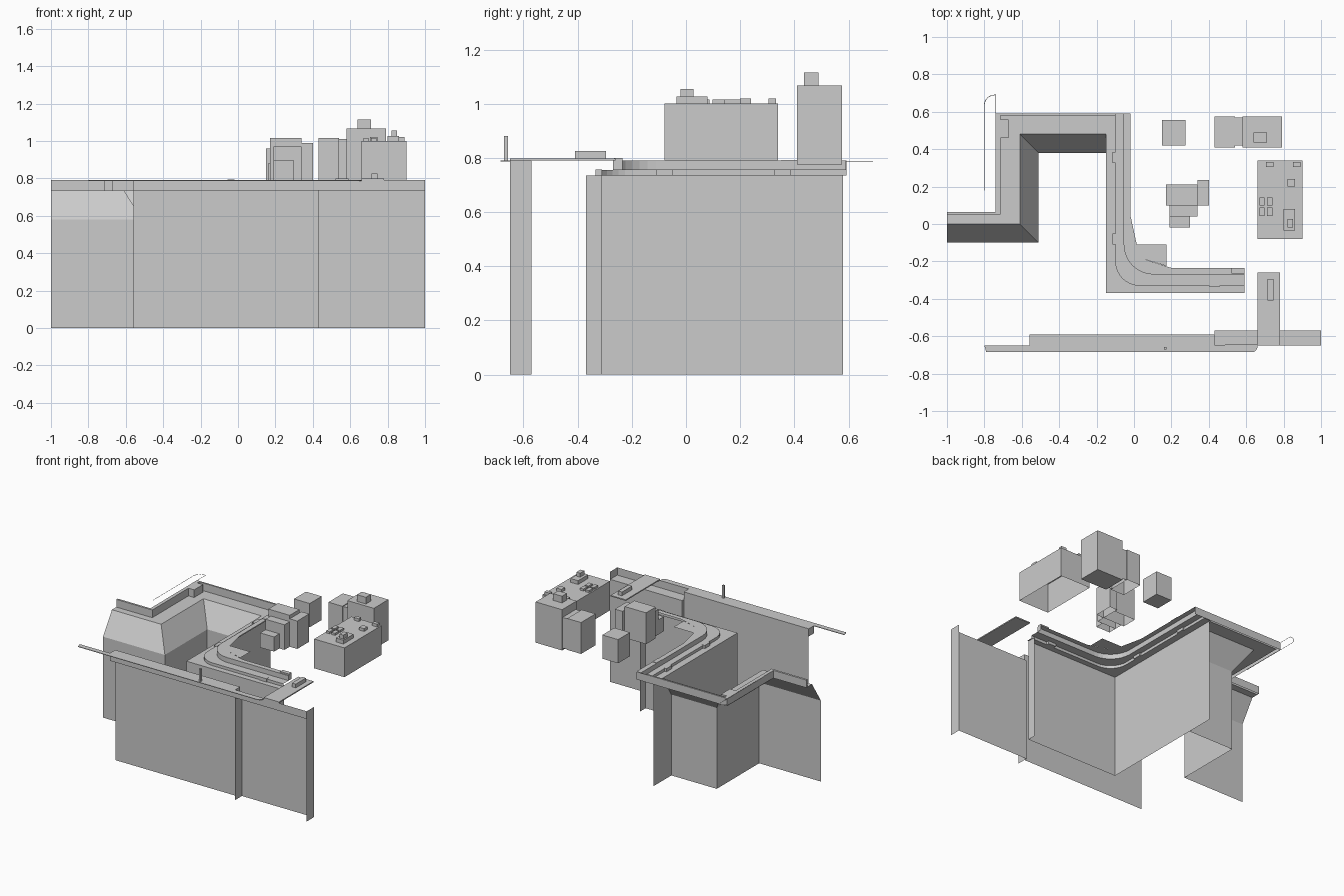
import bpy, bmesh
from math import cos, sin, pi

if "Cube" in bpy.data.objects:
    bpy.data.objects.remove(bpy.data.objects["Cube"])

GREY = (0.6, 0.6, 0.6, 1)
mat = bpy.data.materials.new("plain_grey")
mat.use_nodes = True
mat.diffuse_color = GREY
mat.node_tree.nodes["Principled BSDF"].inputs["Base Color"].default_value = GREY


def finish(name, bm):
    mesh = bpy.data.meshes.new(name)
    bm.to_mesh(mesh)
    bm.free()
    mesh.materials.append(mat)
    obj = bpy.data.objects.new(name, mesh)
    bpy.context.collection.objects.link(obj)
    return obj


def prism(name, outline, z0, z1, bottom=True):
    """Extrude a plan outline upwards, optionally leaving it open below."""
    bm = bmesh.new()
    low = [bm.verts.new((x, y, z0)) for x, y in outline]
    high = [bm.verts.new((x, y, z1)) for x, y in outline]
    bm.faces.new(high)
    if bottom:
        bm.faces.new(low[::-1])
    n = len(outline)
    for i in range(n):
        j = (i + 1) % n
        bm.faces.new((low[i], low[j], high[j], high[i]))
    bmesh.ops.recalc_face_normals(bm, faces=bm.faces)
    return finish(name, bm)


def box(name, x0, x1, y0, y1, z0, z1, bottom=True):
    return prism(name, [(x0, y0), (x1, y0), (x1, y1), (x0, y1)], z0, z1, bottom)


def sheet(name, path_a, z_a, path_b, z_b):
    """Single-sided strip between two matching paths."""
    bm = bmesh.new()
    a = [bm.verts.new((x, y, z_a)) for x, y in path_a]
    b = [bm.verts.new((x, y, z_b)) for x, y in path_b]
    for i in range(len(a) - 1):
        bm.faces.new((a[i], a[i + 1], b[i + 1], b[i]))
    return finish(name, bm)


def plate(name, outline, z):
    """Single flat face, counter-clockwise outline facing up."""
    bm = bmesh.new()
    bm.faces.new([bm.verts.new((x, y, z)) for x, y in outline])
    return finish(name, bm)


def arc(cx, cy, r, start, end, steps=8):
    return [(cx + r * cos(start + (end - start) * i / steps),
             cy + r * sin(start + (end - start) * i / steps)) for i in range(steps + 1)]


ROOF, STEP, TOP = 0.735, 0.755, 0.79

# Street facade: recessed long wall, then a bay with projecting ends
long_wall = [(-.56, -.59), (.43, -.59)]
bay = [(.43, -.65), (.43, -.57), (1, -.57), (1, -.65)]
sheet("street_wall", long_wall, 0, long_wall, ROOF)
sheet("bay_wall", bay, 0, bay, ROOF)
box("street_cornice", -.56, .43, -.65, -.59, ROOF, TOP)
plate("bay_roof", [bay[0], bay[3], bay[2], bay[1]], ROOF)
bay_rim = [bay[0], bay[3], bay[2]]
sheet("bay_parapet", bay_rim, ROOF, bay_rim, TOP)

# Thin walkway along the street edge, turning at its right end
walk = [(-.79, -.685)] + arc(.63, -.655, .03, -pi / 2, 0) + [(.66, -.645), (-.8, -.65)]
prism("street_walkway", walk, TOP - .004, TOP)
box("walkway_post", .16, .175, -.672, -.658, TOP, .88)
box("cross_walkway", .66, .78, -.65, -.26, TOP, .798)
box("walkway_box", .715, .745, -.41, -.295, .798, .825)

# Courtyard walls and the sloping roof above them
yard = [(-1, -.1), (-.51, -.1), (-.51, .38), (-.15, .38)]
eaves = [(-1, 0), (-.61, 0), (-.61, .48), (-.15, .48)]
sheet("courtyard_wall", yard, 0, yard, .58)
sheet("sloping_roof", yard, .58, eaves, ROOF)

# Walls of the middle block
block = [(-.15, .58), (-.15, -.37), (.58, -.37), (.58, -.31)]
sheet("block_wall", block, 0, block, ROOF)

# Flat roof strip and its outer parapet on the left
gutter = [(-1, .05), (-.715, .05), (-.715, .58), (-.1, .58)]
rim = [(-1, .065), (-.74, .065), (-.74, .592), (-.1, .592)]
sheet("left_roof_strip", eaves, ROOF, gutter, ROOF)
prism("left_parapet", rim + gutter[::-1], ROOF, TOP, False)
box("parapet_block", -.715, -.67, .46, .56, ROOF, TOP)

# Middle block roof: ledge, low step and upper walk, each with a rounded corner
wall_line = [(-.15, .59)] + [(-.15, -.37)] * 1 + [(.59, -.37)]
step_line = [(-.1, .59)] + arc(.03, -.2, .13, pi, 1.5 * pi) + [(.59, -.33)]
walk_line = [(-.055, .59)] + arc(.105, -.11, .16, pi, 1.5 * pi) + [(.59, -.27)]
edge_line = [(-.02, .59), (-.02, .05), (.03, -.18), (.2, -.235), (.59, -.235)]
plate("block_ledge", wall_line + step_line[::-1], ROOF)
sheet("step_riser", step_line, ROOF, step_line, STEP)
plate("block_step", step_line + walk_line[::-1], STEP)
walk_riser = walk_line + edge_line[-1:]
sheet("walk_riser", walk_riser, STEP, walk_riser, TOP)
plate("upper_walk", walk_line + edge_line[::-1], TOP)
rear = [(-.1, .592), (-.02, .592)]
sheet("rear_end", rear, ROOF, rear, TOP)
plate("corner_plate", [(.01, -.11), (.03, -.18), (.175, -.225), (.175, -.11)], TOP)
box("roof_unit", .52, .59, -.265, -.235, TOP, .80)
for y in (-.08, .355):
    box("curb_vent", -.115, -.09, y - .03, y + .03, ROOF, STEP + .003)
box("curb_vent_front", .4, .46, -.335, -.31, ROOF, STEP + .003)
box("parapet_cap", -.055, -.02, .35, .41, TOP, TOP + .003)

# Thin rail loop at the far left
curve = bpy.data.curves.new("left_rail", "CURVE")
curve.dimensions = "3D"
curve.bevel_depth = .0015
curve.bevel_resolution = 0
spline = curve.splines.new("POLY")
points = [(-.8, .18)] + arc(-.745, .635, .055, pi, pi / 2) + [(-.74, .69), (-.74, .18)]
spline.points.add(len(points) - 1)
for p, (x, y) in zip(spline.points, points):
    p.co = (x, y, TOP - .002, 1)
curve.materials.append(mat)
bpy.context.collection.objects.link(bpy.data.objects.new("left_rail", curve))

# Distant towers
box("wide_tower", .66, .9, -.08, .34, TOP, 1.0, False)
box("tall_tower", .58, .79, .41, .575, .775, 1.067)
box("tall_tower_hut", .64, .71, .435, .49, 1.067, 1.115)
box("side_tower", .43, .54, .41, .575, TOP, 1.015, False)
box("side_tower_link", .54, .58, .42, .57, TOP, 1.01, False)
box("small_tower", .15, .275, .42, .555, TOP, .96)
box("stepped_tower", .17, .34, .1, .21, TOP, 1.015, False)
box("stepped_tower_wing", .34, .4, .1, .235, TOP, .99, False)
box("stepped_tower_front", .19, .34, .04, .1, TOP, .97, False)
box("stepped_tower_porch", .19, .3, -.02, .04, TOP, .895, False)

# Plant on the wide tower roof
box("plant_base", .80, .86, -.035, .08, 1.0, 1.027)
box("plant_top", .82, .85, -.02, .028, 1.027, 1.055)
for x in (.67, .712):
    for y in (.042, .098):
        box("roof_fan", x, x + .028, y, y + .045, 1.0, 1.015)
box("roof_hatch", .82, .86, .2, .24, 1.0, 1.02)
for x in (.705, .85):
    box("edge_vent", x, x + .04, .305, .332, 1.0, 1.02)
